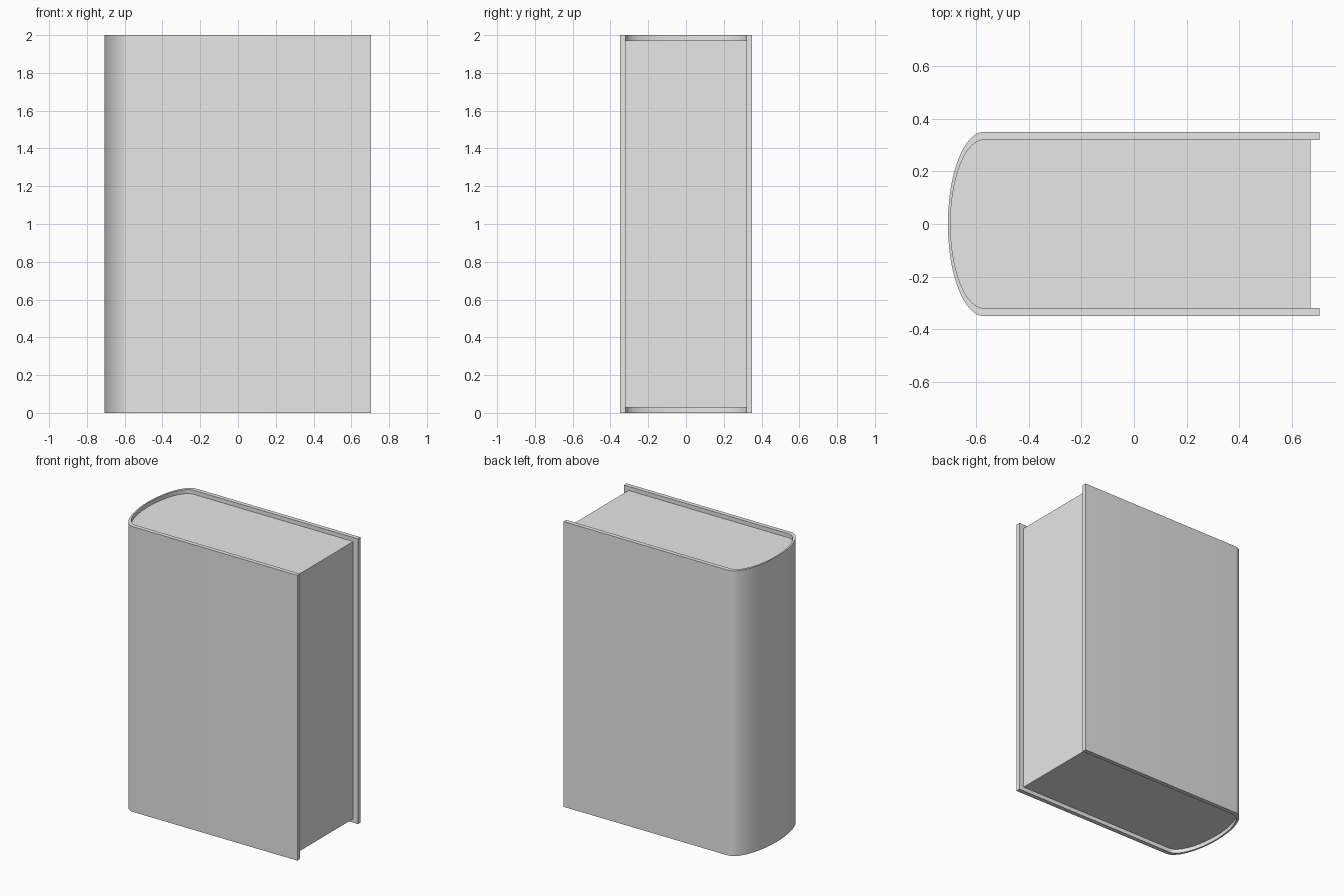
import bpy, bmesh
from math import sin, cos, pi

cube = bpy.data.objects.get("Cube")
if cube:
    bpy.data.objects.remove(cube)

HEIGHT = 2.0
SPINE_X = -0.57     # where the flat boards meet the rounded spine
STEPS = 32

grey = bpy.data.materials.new("light_grey")
grey.use_nodes = True
grey.diffuse_color = (0.8, 0.8, 0.8, 1)
grey.node_tree.nodes["Principled BSDF"].inputs["Base Color"].default_value = (0.8, 0.8, 0.8, 1)


def rounded_back(depth, half_width):
    """Half ellipse from the back board round the spine to the front board."""
    angles = [pi / 2 + pi * i / STEPS for i in range(STEPS + 1)]
    return [(SPINE_X + depth * cos(a), half_width * sin(a)) for a in angles]


def finish(name, bm):
    bmesh.ops.recalc_face_normals(bm, faces=bm.faces)
    mesh = bpy.data.meshes.new(name)
    bm.to_mesh(mesh)
    bm.free()
    mesh.materials.append(grey)
    obj = bpy.data.objects.new(name, mesh)
    bpy.context.collection.objects.link(obj)
    bpy.ops.object.select_all(action='DESELECT')
    obj.select_set(True)
    bpy.context.view_layer.objects.active = obj
    bpy.ops.object.shade_smooth_by_angle(angle=pi / 6)
    return obj


def extrude_up(bm, faces, height):
    new = bmesh.ops.extrude_face_region(bm, geom=faces)["geom"]
    verts = [v for v in new if isinstance(v, bmesh.types.BMVert)]
    bmesh.ops.translate(bm, verts=verts, vec=(0, 0, height))


# Cover: a strip between outer and inner outlines, raised to full height
bm = bmesh.new()
edge = 0.705
outer = [(edge, 0.35)] + rounded_back(0.137, 0.35) + [(edge, -0.35)]
inner = [(edge, 0.32)] + rounded_back(0.127, 0.32) + [(edge, -0.32)]
pairs = [(bm.verts.new((*o, 0)), bm.verts.new((*i, 0))) for o, i in zip(outer, inner)]
strip = [bm.faces.new((a[0], b[0], b[1], a[1])) for a, b in zip(pairs, pairs[1:])]
extrude_up(bm, strip, HEIGHT)
finish("cover", bm)

# Page block: fills the cover, set back from its three open edges
bm = bmesh.new()
inset = 0.028
outline = [(0.67, 0.32)] + rounded_back(0.127, 0.32) + [(0.67, -0.32)]
base = bm.faces.new([bm.verts.new((x, y, inset)) for x, y in outline])
extrude_up(bm, [base], HEIGHT - 2 * inset)
finish("page_block", bm)
